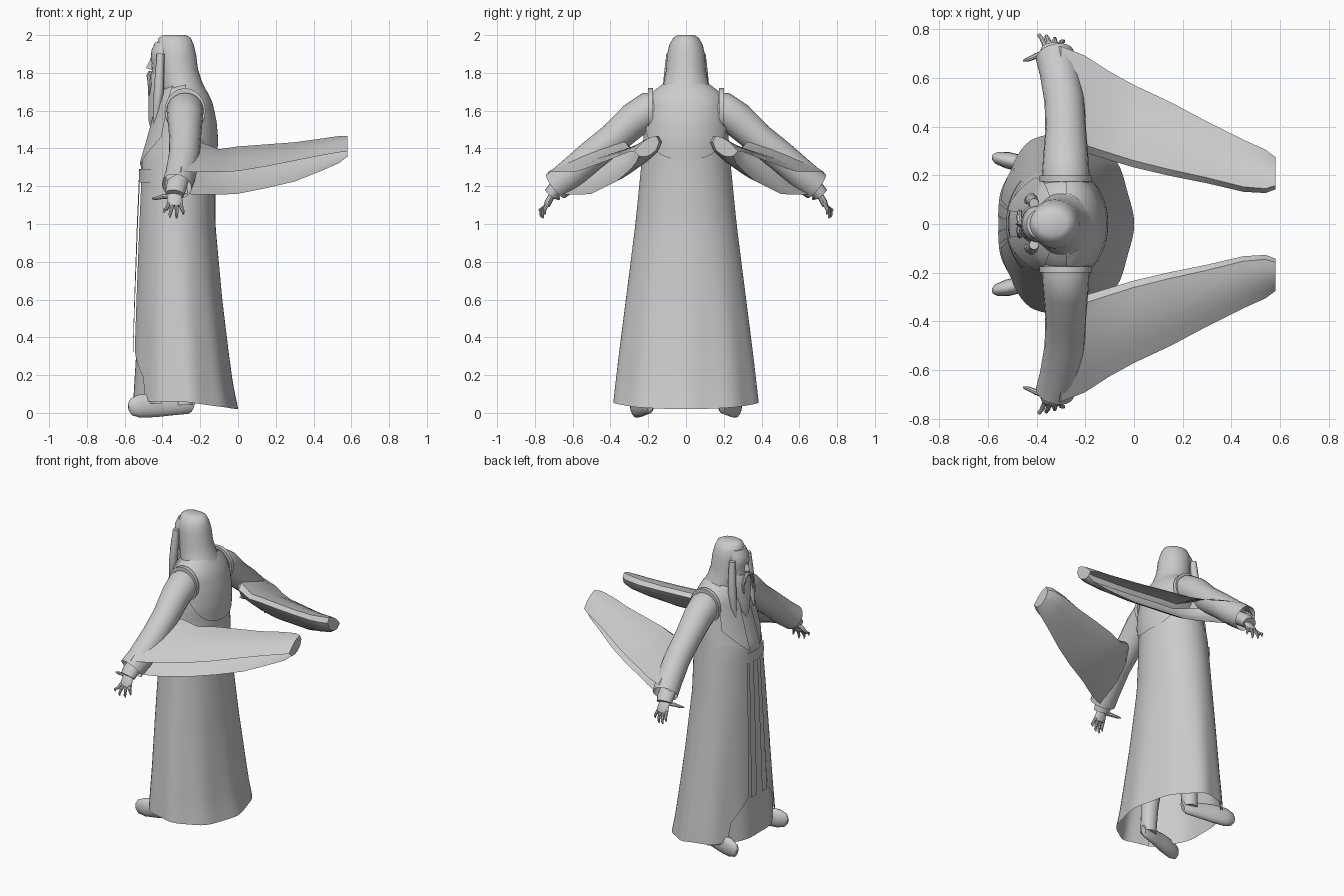
import bpy, math
from mathutils import Vector

mat = bpy.data.materials.new("plain grey")
mat.diffuse_color = (0.6, 0.6, 0.6, 1)


def add(name, verts, faces, mirror=False, angle=40):
    """Make a smooth-shaded object, optionally mirrored left to right."""
    me = bpy.data.meshes.new(name)
    me.from_pydata([tuple(v) for v in verts], [], faces)
    me.materials.append(mat)
    for p in me.polygons:
        p.use_smooth = True
    me.set_sharp_from_angle(angle=math.radians(angle))
    ob = bpy.data.objects.new(name, me)
    bpy.context.collection.objects.link(ob)
    if mirror:
        m = ob.modifiers.new("mirror", 'MIRROR')
        m.use_axis = (False, True, False)
        m.use_mirror_merge = False
    return ob


def loft(name, rings, closed=True, cap0=False, cap1=False, mirror=False):
    """Skin a list of equal-length rings."""
    n = len(rings[0])
    verts = [v for r in rings for v in r]
    faces = []
    for i in range(len(rings) - 1):
        for j in range(n if closed else n - 1):
            k = (j + 1) % n
            faces.append((i * n + j, i * n + k, (i + 1) * n + k, (i + 1) * n + j))
    if cap0:
        faces.append(tuple(reversed(range(n))))
    if cap1:
        faces.append(tuple(range(len(verts) - n, len(verts))))
    return add(name, verts, faces, mirror)


def tube(name, path, n=14, flat=1.0, cap0=True, cap1=True, mirror=True):
    """Round tube along (x, y, z, radius) points; flat squashes it sideways."""
    pts = [Vector(p[:3]) for p in path]
    rings = []
    for i, c in enumerate(pts):
        d = (pts[min(i + 1, len(pts) - 1)] - pts[max(i - 1, 0)]).normalized()
        ref = Vector((1, 0, 0)) if abs(d.x) < 0.8 else Vector((0, 0, 1))
        u = (ref - d * ref.dot(d)).normalized()
        w = d.cross(u)
        r = path[i][3]
        rings.append([c + u * r * math.cos(t) + w * r * flat * math.sin(t)
                      for t in (2 * math.pi * j / n for j in range(n))])
    return loft(name, rings, True, cap0, cap1, mirror)


def sections(name, table, n=32, cap0=True, cap1=True, power=1.0):
    """Stack of ovals given as (z, front x, back x, half width)."""
    rings = []
    for z, xf, xb, hw in table:
        rings.append([])
        for j in range(n):
            t = 2 * math.pi * j / n
            c, s = math.cos(t), math.sin(t)
            rings[-1].append(((xf + xb) / 2 + (xb - xf) / 2 * math.copysign(abs(c) ** power, c),
                              hw * math.copysign(abs(s) ** power, s), z))
    return loft(name, rings, True, cap0, cap1)


# Body profile: z, front x, back x, half width
BODY = [(0.0, -.575, .0, .388), (.15, -.565, -.03, .372), (.3, -.555, -.05, .355),
        (.6, -.545, -.085, .318), (1.0, -.53, -.12, .268), (1.33, -.515, -.12, .235),
        (1.45, -.48, -.113, .228), (1.55, -.452, -.122, .218), (1.65, -.425, -.145, .205),
        (1.70, -.40, -.17, .17), (1.76, -.36, -.21, .09)]


def body(t, z, off=0.0):
    """Point on the robe surface; t = 0 is the back and pi is the front."""
    for a, b in zip(BODY, BODY[1:]):
        if z <= b[0]:
            break
    f = min(1, max(0, (z - a[0]) / (b[0] - a[0])))
    xf, xb, hw = (a[i] + (b[i] - a[i]) * f for i in (1, 2, 3))
    fold = 1 + .018 * max(0, 1 - z) * math.cos(9 * t)
    return ((xf + xb) / 2 + ((xb - xf) / 2 + off) * fold * math.cos(t),
            (hw + off) * fold * math.sin(t), z)


def patch(name, t0, t1, lo, hi, off, nt=40, nz=20, mirror=False):
    """Cloth panel lying on the body between two heights."""
    rows = []
    for i in range(nz + 1):
        rows.append([])
        for j in range(nt + 1):
            t = t0 + (t1 - t0) * j / nt
            rows[-1].append(body(t, lo(t) + (hi(t) - lo(t)) * i / nz, off))
    return loft(name, rows, closed=False, mirror=mirror)


PI = math.pi


def hem(t):
    if abs(abs(t) - PI) < .72:
        return .17 + .16 * max(0, 1 - (abs(abs(t) - PI) - .28) / .44)
    return .06 - .04 * max(0, math.cos(t))


# Robes and cloth layers
patch("outer_robe", -PI + .28, PI - .28, hem, lambda t: 1.36, 0, 72, 24)
patch("under_robe", PI - 1.15, PI + 1.15, lambda t: .05, lambda t: 1.4, -.012, 40, 24)
patch("chest", -PI, PI, lambda t: 1.27, lambda t: 1.76, -.002, 64, 20)
patch("back_mantle", -1.5, 1.5, lambda t: 1.34 + .30 * (abs(t) / 1.5) ** 2.5,
      lambda t: 1.74, .008, 40, 12)
patch("lapel", PI - .95, PI - .22, lambda t: 1.30 + .22 * (PI - .22 - t),
      lambda t: 1.74, .008, 12, 14, True)
patch("waist_sash", PI - .8, PI + .8, lambda t: 1.22, lambda t: 1.29, .006, 24, 4)
patch("hanging_sash", PI - .24, PI - .08, lambda t: .32, lambda t: 1.25, .006, 6, 20, True)

# Hair, face and beard
sections("hair", [(1.52, -.34, -.118, .15), (1.6, -.37, -.125, .165), (1.68, -.395, -.155, .143),
                  (1.75, -.415, -.19, .118), (1.82, -.42, -.212, .105), (1.9, -.43, -.222, .1),
                  (1.95, -.43, -.235, .088), (1.985, -.42, -.25, .068), (2.0, -.40, -.275, .045)])
sections("face", [(1.70, -.43, -.36, .05), (1.75, -.452, -.34, .066), (1.80, -.458, -.33, .074),
                  (1.845, -.452, -.33, .076), (1.87, -.463, -.33, .077), (1.92, -.458, -.33, .073),
                  (1.96, -.44, -.33, .06)], 24)
add("nose", [(-.455, -.01, 1.87), (-.455, .01, 1.87), (-.455, .02, 1.815), (-.455, -.02, 1.815),
             (-.487, 0, 1.825), (-.465, 0, 1.87)],
    [(0, 3, 4, 5), (1, 5, 4, 2), (3, 2, 4), (0, 5, 1)])
sections("beard", [(1.50, -.462, -.43, .012), (1.55, -.474, -.40, .035), (1.62, -.474, -.38, .055),
                   (1.70, -.474, -.37, .07), (1.76, -.472, -.36, .075), (1.80, -.463, -.37, .068)], 20)
tube("moustache", [(-.466, .0, 1.80, .012), (-.472, .03, 1.785, .012), (-.468, .05, 1.74, .010),
                   (-.472, .05, 1.68, .004)], 8)
tube("hair_lock", [(-.41, .085, 1.90, .02), (-.415, .093, 1.8, .024), (-.42, .10, 1.70, .026),
                   (-.43, .10, 1.6, .02), (-.445, .09, 1.52, .006)], 10)

# Arms inside the sleeves
tube("sleeve_arm", [(-.28, .12, 1.60, .09), (-.28, .20, 1.60, .098), (-.28, .27, 1.555, .093),
                    (-.28, .38, 1.455, .084), (-.285, .5, 1.36, .082), (-.305, .62, 1.255, .082),
                    (-.325, .69, 1.2, .08)], 20, cap1=False)
tube("armhole_trim", [(-.28, .175, 1.60, .108), (-.28, .20, 1.60, .108)], 24, 1.1)
tube("inner_cuff", [(-.31, .6, 1.25, .055), (-.33, .69, 1.185, .055), (-.335, .715, 1.155, .05)], 16, .8)

# Wide trailing sleeve: x, fold (y, z), upper edge (y, z), lower edge (y, z), fold half height
FLAP = [(-.38, .60, 1.27, .70, 1.23, .67, 1.17, .02), (-.30, .42, 1.39, .73, 1.275, .66, 1.16, .04),
        (-.20, .30, 1.40, .69, 1.275, .62, 1.155, .04), (-.10, .27, 1.375, .625, 1.275, .56, 1.155, .025),
        (0, .24, 1.39, .57, 1.28, .50, 1.16, .025), (.15, .205, 1.40, .50, 1.305, .44, 1.19, .025),
        (.3, .175, 1.41, .42, 1.335, .37, 1.225, .025), (.45, .14, 1.425, .345, 1.365, .30, 1.285, .03),
        (.54, .135, 1.435, .305, 1.38, .265, 1.325, .033), (.58, .15, 1.435, .275, 1.385, .25, 1.36, .033)]
rings = []
for x, fy, fz, uy, uz, ly, lz, h in FLAP:
    def mix(k, y, z, s):
        return (x, fy + (y - fy) * k, fz + s * h * (1 - k) + (z - fz) * k + s * .02 * math.sin(PI * k))
    rings.append([mix(k, uy, uz, 1) for k in (1, .8, .6, .4, .2, .06)] + [(x, fy - .008, fz)] +
                 [mix(k, ly, lz, -1) for k in (.06, .2, .4, .6, .8, 1)])
loft("wide_sleeve", rings, closed=False, cap1=True, mirror=True)

# Hands
tube("palm", [(-.335, .69, 1.175, .03), (-.335, .71, 1.15, .038), (-.335, .73, 1.115, .042),
              (-.335, .738, 1.095, .034)], 12, .45)
for i, (x0, x1, y1, z1) in enumerate([(-.365, -.39, .775, 1.06), (-.345, -.36, .77, 1.035),
                                      (-.325, -.325, .76, 1.03), (-.305, -.29, .75, 1.05)]):
    tube("finger_%d" % (i + 1), [(x0, .73, 1.11, .011), ((x0 + x1) / 2, (.745 + y1) / 2, 1.08, .010),
                                 (x1, y1, z1 + .015, .008), (x1, y1 - .005, z1, .004)], 8)
tube("thumb", [(-.35, .705, 1.15, .016), (-.40, .69, 1.145, .012), (-.435, .675, 1.135, .009),
               (-.455, .67, 1.135, .004)], 8)

# Shoes and legs
tube("shoe", [(-.235, .19, .035, .03), (-.26, .195, .045, .05), (-.34, .215, .04, .052),
              (-.43, .24, .04, .062), (-.52, .262, .036, .062), (-.565, .272, .032, .045),
              (-.58, .275, .03, .02)], 16, .55)
tube("leg", [(-.285, .2, .04, .05), (-.285, .19, .2, .055), (-.29, .15, .6, .08),
             (-.3, .11, 1.0, .1)], 14)
